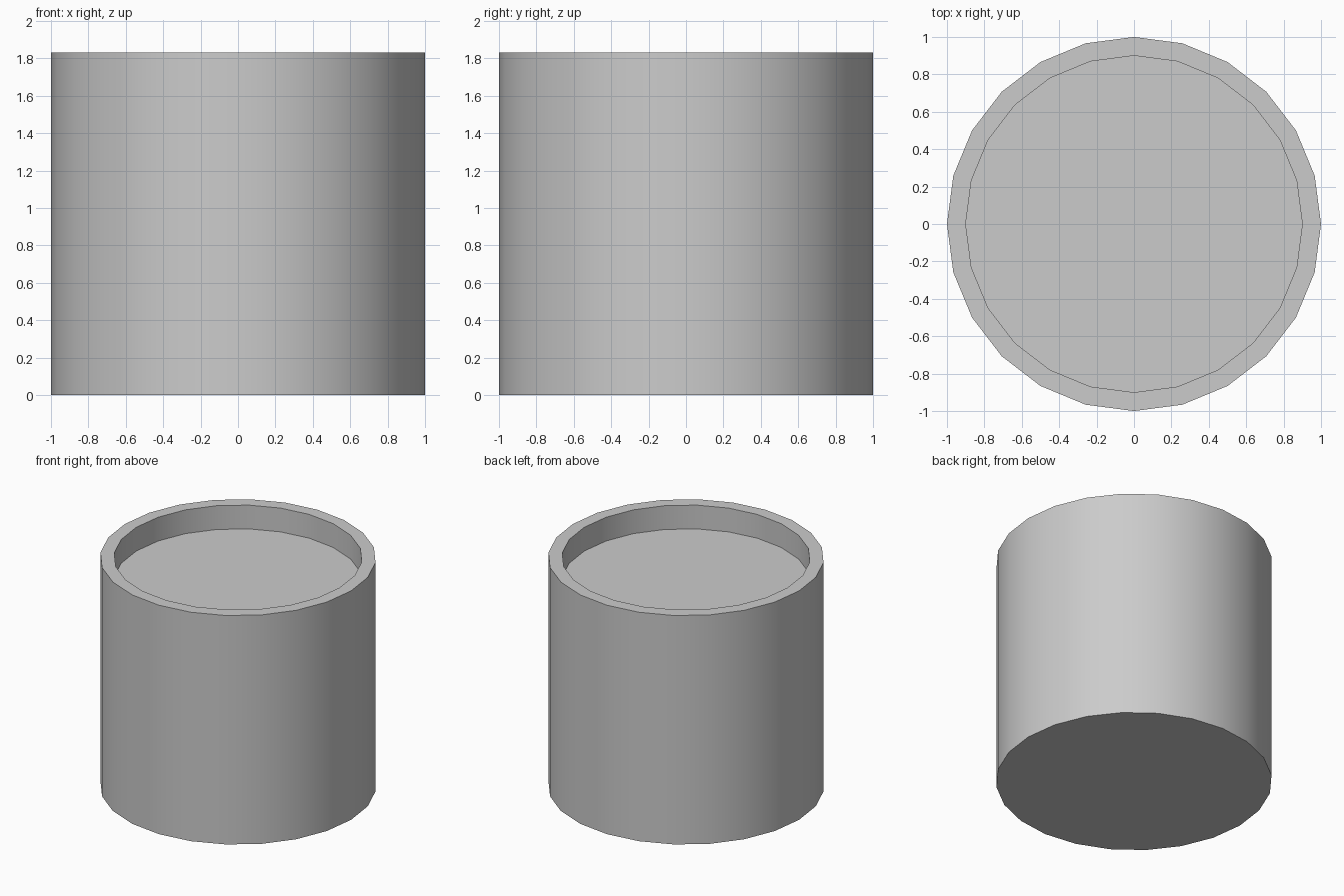
import bpy, bmesh, math

if "Cube" in bpy.data.objects:
    bpy.data.objects.remove(bpy.data.objects["Cube"])

SIDES, HEIGHT, DEPTH = 24, 1.83, 0.19
# Cross-section from outer base up, over the rim and down into the recess
profile = [(1.0, 0.0), (1.0, HEIGHT), (0.9, HEIGHT), (0.9, HEIGHT - DEPTH)]

bm = bmesh.new()
rings = [[bm.verts.new((r * math.cos(i * math.tau / SIDES),
                        r * math.sin(i * math.tau / SIDES), z))
          for i in range(SIDES)] for r, z in profile]

# Outer wall, rim and recess wall
for a, b in zip(rings, rings[1:]):
    for i in range(SIDES):
        j = (i + 1) % SIDES
        bm.faces.new((a[i], a[j], b[j], b[i]))

# Base and recess floor
bm.faces.new(rings[0][::-1])
bm.faces.new(rings[-1])

mesh = bpy.data.meshes.new("recessed_drum")
bm.to_mesh(mesh)
bm.free()
drum = bpy.data.objects.new("recessed_drum", mesh)
bpy.context.collection.objects.link(drum)

# Smooth round walls, sharp rims
bpy.context.view_layer.objects.active = drum
drum.select_set(True)
bpy.ops.object.shade_smooth_by_angle(angle=math.radians(30))
